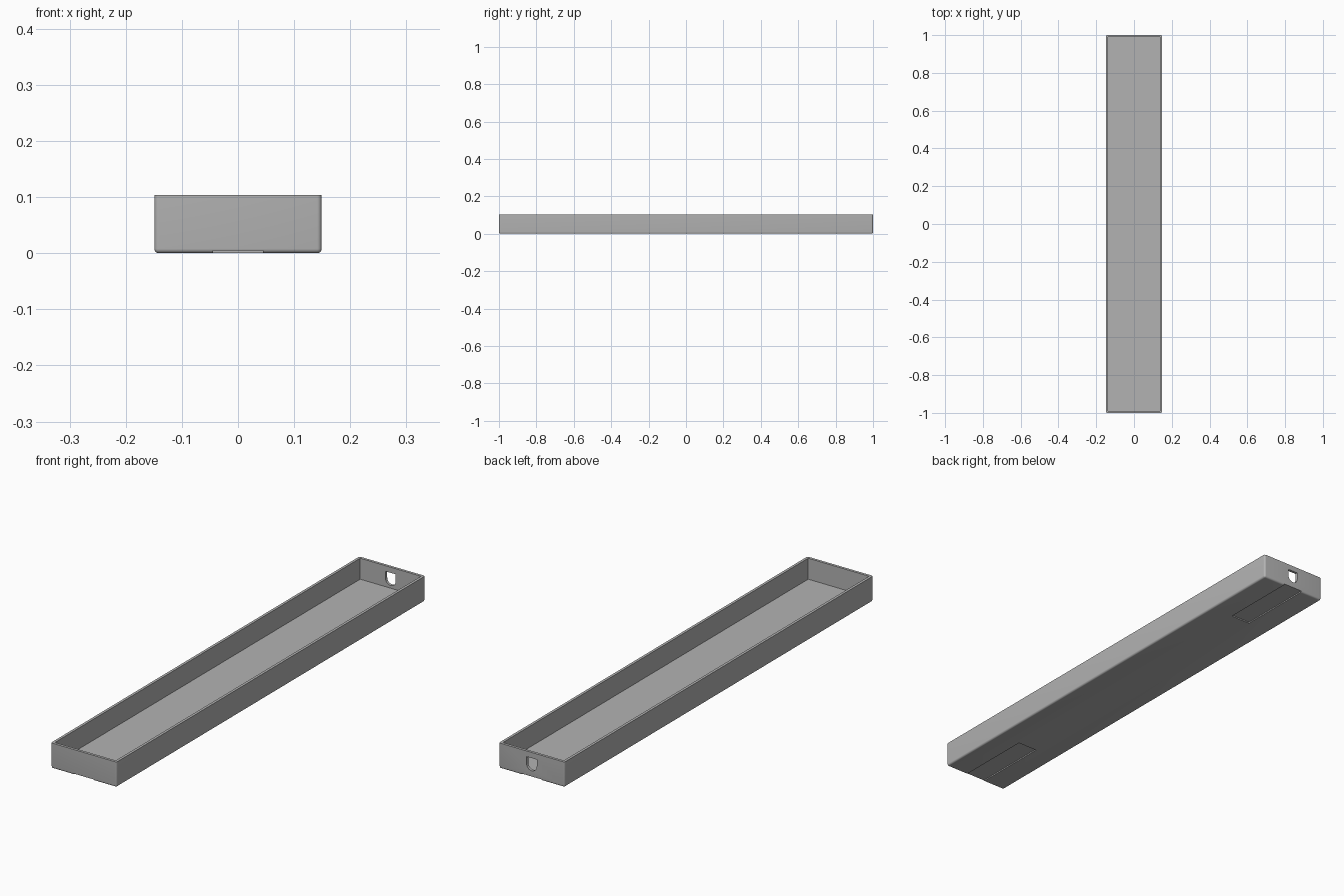
import bpy, bmesh, math
from mathutils import Vector

cube = bpy.data.objects.get("Cube")
if cube:
    bpy.data.objects.remove(cube, do_unlink=True)

WIDTH, LENGTH, HEIGHT = 0.298, 2.0, 0.104
WALL, FLOOR, RADIUS = 0.011, 0.018, 0.008

grey = bpy.data.materials.new("plain grey")
grey.use_nodes = True
colour = (0.45, 0.45, 0.45, 1)
grey.diffuse_color = colour
grey.node_tree.nodes["Principled BSDF"].inputs["Base Color"].default_value = colour


def make_object(name, bm):
    bmesh.ops.recalc_face_normals(bm, faces=bm.faces)
    mesh = bpy.data.meshes.new(name)
    bm.to_mesh(mesh)
    bm.free()
    mesh.materials.append(grey)
    obj = bpy.data.objects.new(name, mesh)
    bpy.context.collection.objects.link(obj)
    return obj


def box(low, high):
    low, high = Vector(low), Vector(high)
    bm = bmesh.new()
    bmesh.ops.create_cube(bm, size=1)
    for v in bm.verts:
        v.co = (low + high) / 2 + v.co * (high - low)
    return bm


def cut(target, cutter):
    cutter.hide_render = True
    mod = target.modifiers.new("cut", "BOOLEAN")
    mod.operation, mod.solver, mod.object = "DIFFERENCE", "EXACT", cutter
    bpy.context.view_layer.objects.active = target
    bpy.ops.object.modifier_apply(modifier=mod.name)
    bpy.data.objects.remove(cutter, do_unlink=True)


# Outer shell, rounded everywhere except around the top rim
bm = box((-WIDTH / 2, -LENGTH / 2, 0), (WIDTH / 2, LENGTH / 2, HEIGHT))
rounded = [e for e in bm.edges if min(v.co.z for v in e.verts) < HEIGHT / 2]
bmesh.ops.bevel(bm, geom=rounded, offset=RADIUS, segments=6, profile=0.5, affect="EDGES")
tray = make_object("tray", bm)

# Open cavity
inner_x, inner_y = WIDTH / 2 - WALL, LENGTH / 2 - WALL
cut(tray, make_object("cavity_cutter", box((-inner_x, -inner_y, FLOOR),
                                           (inner_x, inner_y, HEIGHT + 0.1))))

# Shallow recesses under both ends, open to the ends
for side in (-1, 1):
    ends = sorted((side * 0.67, side * 1.1))
    cut(tray, make_object("recess_cutter", box((-0.045, ends[0], -0.1),
                                               (0.045, ends[1], 0.005))))

# Cable hole through the back wall: flat top, round bottom
r, top, centre = 0.023, 0.081, 0.052
outline = [(r, top), (-r, top)]
outline += [(r * math.cos(a), centre + r * math.sin(a))
            for a in (math.pi * (1 + i / 16) for i in range(17))]
bm = bmesh.new()
face = bm.faces.new([bm.verts.new((x, LENGTH / 2 - 0.05, z)) for x, z in outline])
extruded = bmesh.ops.extrude_face_region(bm, geom=[face])["geom"]
bmesh.ops.translate(bm, vec=(0, 0.1, 0),
                    verts=[g for g in extruded if isinstance(g, bmesh.types.BMVert)])
cut(tray, make_object("hole_cutter", bm))

# Smooth rounding with crisp edges
bpy.ops.object.select_all(action="DESELECT")
tray.select_set(True)
bpy.context.view_layer.objects.active = tray
bpy.ops.object.shade_smooth_by_angle(angle=math.radians(30))
